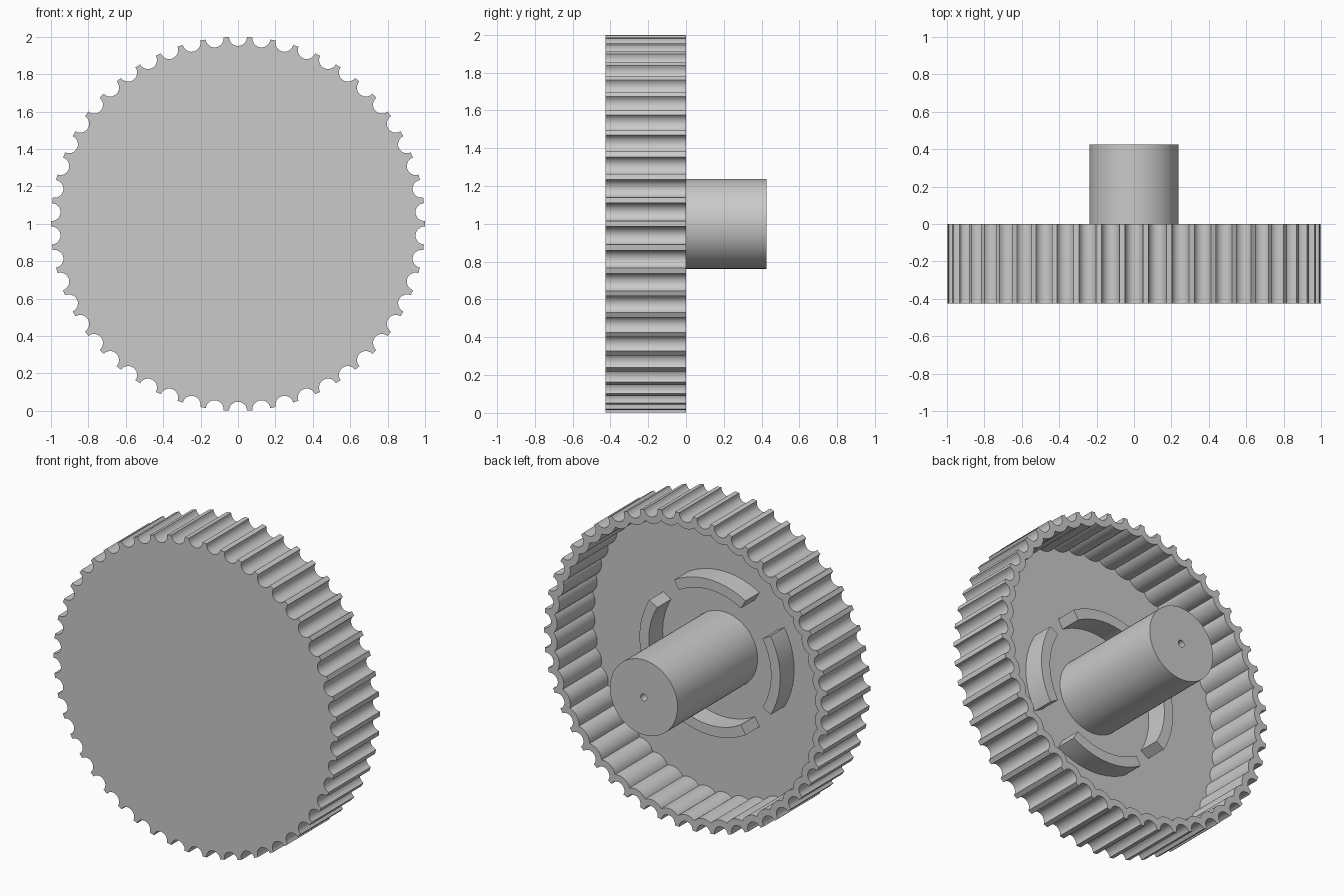
import bpy, bmesh
from math import sin, cos, asin, pi, radians

cube = bpy.data.objects.get("Cube")
if cube:
    bpy.data.objects.remove(cube, do_unlink=True)

FRONT, FLOOR, RIM, END = -0.425, -0.38, 0.0, 0.425
CENTRE_Z = 1.0
GROOVES = 50

grey = bpy.data.materials.new("plain grey")
grey.use_nodes = True
colour = (0.59, 0.59, 0.59, 1)
grey.diffuse_color = colour
grey.node_tree.nodes["Principled BSDF"].inputs["Base Color"].default_value = colour


def finish(name, bm):
    """Turn a bmesh into a shaded object."""
    bmesh.ops.remove_doubles(bm, verts=bm.verts, dist=1e-5)
    bmesh.ops.recalc_face_normals(bm, faces=bm.faces)
    mesh = bpy.data.meshes.new(name)
    bm.to_mesh(mesh)
    bm.free()
    mesh.materials.append(grey)
    obj = bpy.data.objects.new(name, mesh)
    bpy.context.collection.objects.link(obj)
    bpy.ops.object.select_all(action='DESELECT')
    obj.select_set(True)
    bpy.context.view_layer.objects.active = obj
    bpy.ops.object.shade_smooth_by_angle(angle=radians(30))


def loop(bm, points, y):
    return [bm.verts.new((x, y, CENTRE_Z + z)) for x, z in points]


def bridge(bm, a, b):
    n = len(a)
    for i in range(n):
        j = (i + 1) % n
        bm.faces.new((a[i], a[j], b[j], b[i]))


def circle(radius, n):
    return [(radius * cos(2 * pi * i / n), radius * sin(2 * pi * i / n)) for i in range(n)]


def scallops(radius, spread, steps=12):
    """Ring of inward arcs, one centred on each groove."""
    points = []
    for g in range(GROOVES):
        a = pi / 2 + 2 * pi * g / GROOVES
        for s in range(steps + 1):
            t = spread * (2 * s / steps - 1)
            u, v = 0.999 - radius * cos(t), radius * sin(t)
            points.append((u * cos(a) - v * sin(a), u * sin(a) + v * cos(a)))
    return points


# Grooved cup: solid front, scalloped rim wall, recessed floor
half = pi / GROOVES
lobe = 0.09
outer = scallops(0.048, pi / 2)
inner = scallops(lobe, asin(0.999 * sin(half) / lobe) - half)
bm = bmesh.new()
rings = [loop(bm, outer, FRONT), loop(bm, outer, RIM),
         loop(bm, inner, RIM), loop(bm, inner, FLOOR)]
for a, b in zip(rings, rings[1:]):
    bridge(bm, a, b)
bm.faces.new(rings[0])
bm.faces.new(rings[-1])
finish("grooved_cup", bm)

# Shaft with a small centre hole in its end
bm = bmesh.new()
big, small = circle(0.238, 64), circle(0.022, 64)
rings = [loop(bm, big, FLOOR), loop(bm, big, END),
         loop(bm, small, END), loop(bm, small, 0.1)]
for a, b in zip(rings, rings[1:]):
    bridge(bm, a, b)
bm.faces.new(rings[0])
bm.faces.new(rings[-1])
finish("shaft", bm)

# Four curved ribs standing on the floor around the shaft
SPAN, STEPS = radians(30.5), 16
for k, side in enumerate(("left", "top", "right", "bottom")):
    angles = [k * pi / 2 + SPAN * (2 * i / STEPS - 1) for i in range(STEPS + 1)]
    outline = [(0.495 * cos(a), 0.495 * sin(a)) for a in angles]
    outline += [(0.43 * cos(a), 0.43 * sin(a)) for a in reversed(angles)]
    bm = bmesh.new()
    base, top = loop(bm, outline, FLOOR), loop(bm, outline, FLOOR + 0.14)
    bridge(bm, base, top)
    bm.faces.new(base)
    bm.faces.new(top)
    finish(side + "_rib", bm)
